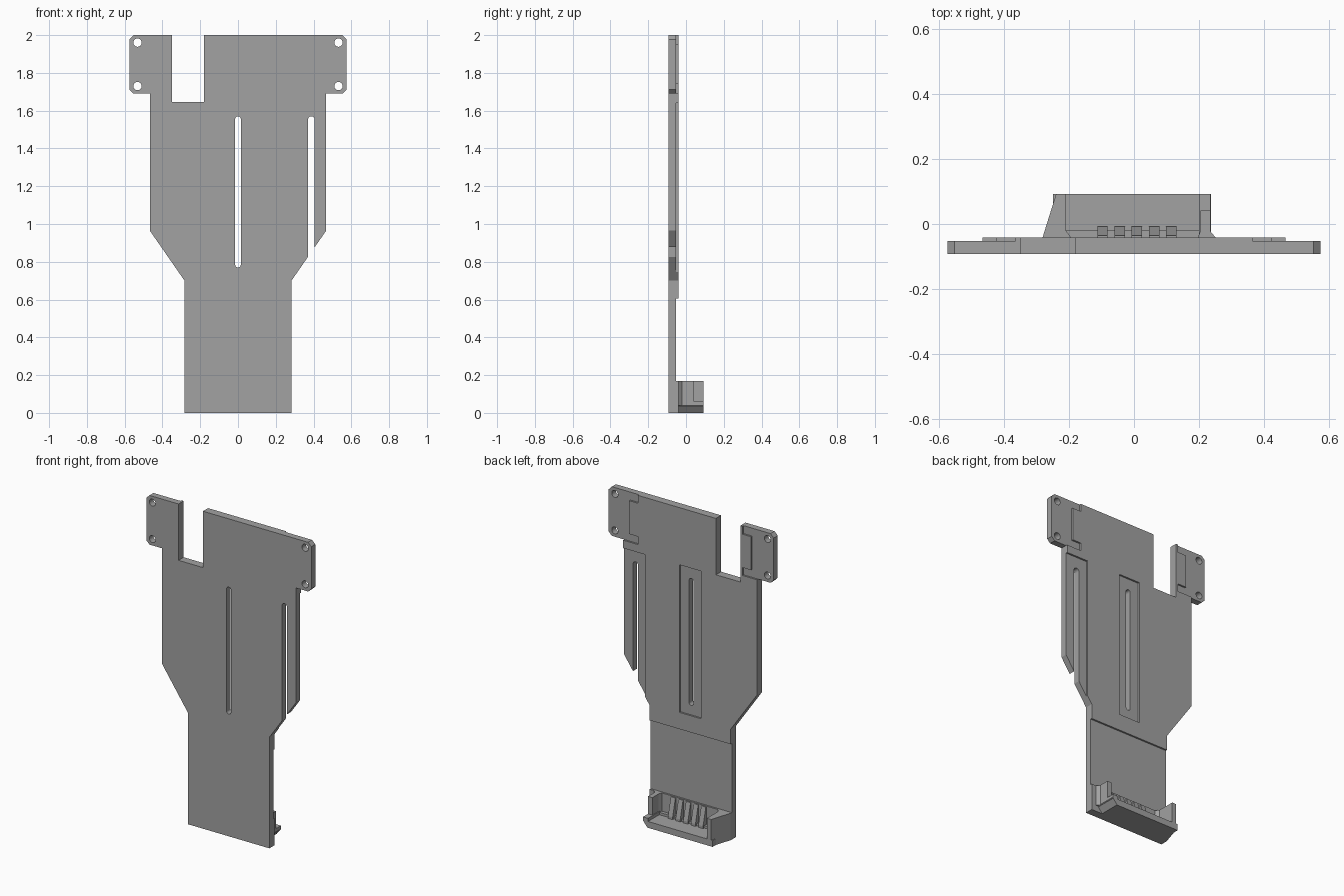
import bpy, bmesh, math

cube = bpy.data.objects.get("Cube")
if cube:
    bpy.data.objects.remove(cube, do_unlink=True)

grey = bpy.data.materials.new("mid_grey")
grey.use_nodes = True
colour = (0.36, 0.36, 0.36, 1)
grey.diffuse_color = colour
grey.node_tree.nodes["Principled BSDF"].inputs["Base Color"].default_value = colour

FRONT, LOW, BACK, RIM = -0.092, -0.052, -0.041, 0.092


def add_object(name, bm):
    bmesh.ops.recalc_face_normals(bm, faces=bm.faces)
    mesh = bpy.data.meshes.new(name)
    bm.to_mesh(mesh)
    bm.free()
    mesh.materials.append(grey)
    obj = bpy.data.objects.new(name, mesh)
    bpy.context.collection.objects.link(obj)
    return obj


def prism(name, points, start, end, axis):
    """Extrude a 2D outline along the given axis."""
    def place(a, b, depth):
        return {"x": (depth, a, b), "y": (a, depth, b), "z": (a, b, depth)}[axis]
    bm = bmesh.new()
    face = bm.faces.new([bm.verts.new(place(a, b, start)) for a, b in points])
    moved = bmesh.ops.extrude_face_region(bm, geom=[face])["geom"]
    shift = place(0, 0, end - start)
    bmesh.ops.translate(bm, vec=shift, verts=[v for v in moved if isinstance(v, bmesh.types.BMVert)])
    return add_object(name, bm)


def box(name, x0, x1, y0, y1, z0, z1):
    return prism(name, [(x0, y0), (x1, y0), (x1, y1), (x0, y1)], z0, z1, "z")


def capsule(x, z0, z1, r, steps=12):
    """Outline of an upright rounded slot, or a circle when z0 equals z1."""
    top = [(x + r * math.cos(math.pi * i / steps), z1 + r * math.sin(math.pi * i / steps))
           for i in range(steps + 1)]
    low = [(x - r * math.cos(math.pi * i / steps), z0 - r * math.sin(math.pi * i / steps))
           for i in range(steps + 1)]
    return top + low if z1 > z0 else top[:-1] + low[:-1]


def cut(target, cutter):
    mod = target.modifiers.new("cut", "BOOLEAN")
    mod.operation = "DIFFERENCE"
    mod.solver = "EXACT"
    mod.object = cutter
    graph = bpy.context.evaluated_depsgraph_get()
    mesh = bpy.data.meshes.new_from_object(target.evaluated_get(graph))
    target.modifiers.clear()
    target.data = mesh
    bpy.data.objects.remove(cutter, do_unlink=True)


# Main plate with chamfered mounting tabs and a top notch
c = 0.022
left_side = [(0.283, 0), (0.283, 0.7), (0.467, 0.965), (0.467, 1.69),
             (0.575 - c, 1.69), (0.575, 1.69 + c), (0.575, 2 - c), (0.575 - c, 2)]
notch = [(-0.18, 2), (-0.18, 1.645), (-0.35, 1.645), (-0.35, 2)]
right_side = [(-x, z) for x, z in reversed(left_side)]
plate = prism("main_plate", left_side + notch + right_side, FRONT, BACK, "y")

# Shallow steps on the back
cut(plate, box("centre_recess", -0.075, 0.075, LOW, 0, 0.71, 1.64))
cut(plate, box("side_recess", 0.315, 0.6, LOW, 0, 0.5, 1.64))
cut(plate, box("neck_recess", -0.4, 0.4, LOW, 0, 0.17, 0.605))
tab_recess = [(0.365, 2.1), (0.365, 1.95), (0.425, 1.95), (0.425, 1.74),
              (0.365, 1.74), (0.365, 1.69), (0.7, 1.69), (0.7, 2.1)]
for side in (1, -1):
    cut(plate, prism("tab_recess", [(side * x, z) for x, z in tab_recess], LOW, 0, "y"))

# Long slots, the outer one open at its lower end
for x, z0, r in ((0, 0.785, 0.015), (0.388, 0.6, 0.018)):
    cut(plate, prism("slot", capsule(x, z0, 1.57 - r, r), -0.2, 0, "y"))

# Screw holes, one countersunk from the front
for x in (-0.532, 0.532):
    for z in (1.73, 1.96):
        cut(plate, prism("hole", capsule(x, z, z, 0.022), -0.2, 0, "y"))
bm = bmesh.new()
bmesh.ops.create_cone(bm, cap_ends=True, segments=24, radius1=0.042, radius2=0.02, depth=0.03)
for v in bm.verts:
    v.co = (v.co.x - 0.532, v.co.z + FRONT + 0.0145, v.co.y + 1.96)
cut(plate, add_object("countersink", bm))

# Connector tray: floor with an undercut left edge
prism("tray_floor", [(-0.25, 0), (0.205, 0), (0.237, 0.04), (-0.25, 0.04)], BACK - 0.005, RIM, "y")
box("tray_left_rim", 0.2, 0.235, BACK - 0.005, RIM, 0.035, 0.06)

# Tray side walls
prism("tray_right_wall", [(-0.283, BACK - 0.005), (-0.19, BACK - 0.005), (-0.21, -0.02),
                          (-0.21, RIM), (-0.24, RIM)], 0, 0.17, "z")
prism("tray_left_wall", [(0.195, BACK - 0.005), (0.255, BACK - 0.005), (0.235, -0.022),
                         (0.235, 0.042), (0.205, 0.042), (0.205, -0.02)], 0.04, 0.17, "z")

# Ledge and sloping contact ribs
box("tray_ledge", -0.21, 0.2, BACK - 0.005, -0.02, 0.035, 0.055)
for i in range(5):
    x = -0.097 + i * 0.053
    prism("contact_rib", [(BACK - 0.005, 0.035), (-0.008, 0.035), (-0.008, 0.055),
                          (BACK + 0.005, 0.165), (BACK - 0.005, 0.165)], x - 0.016, x + 0.016, "x")
